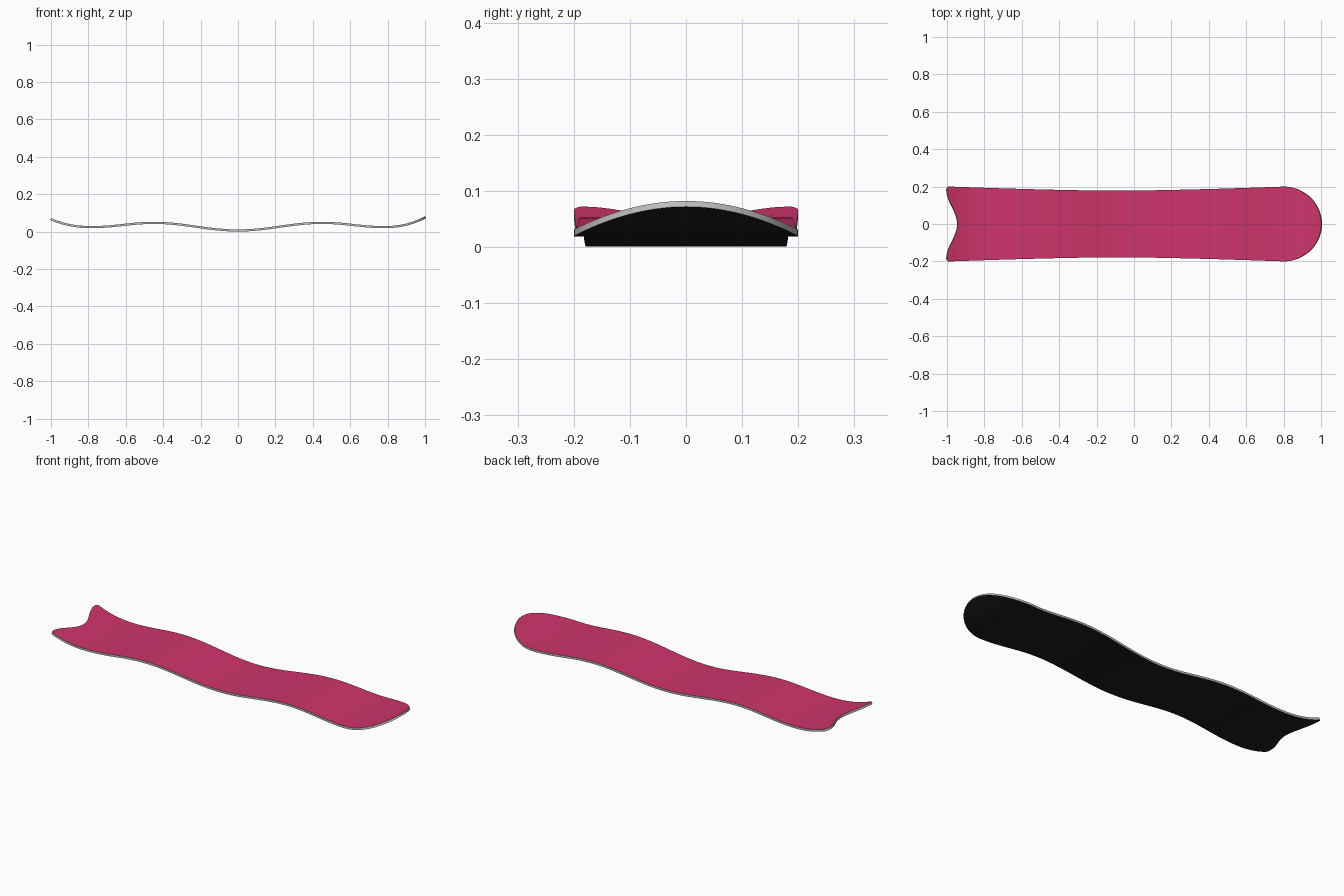
import bpy, bmesh
from math import sin, cos, pi, radians

if "Cube" in bpy.data.objects:
    bpy.data.objects.remove(bpy.data.objects["Cube"])

THICK = 0.0115


def ease(a, b, t):
    return a + (b - a) * (1 - cos(pi * t)) / 2


# Side profile of the deck: low waist, two humps, dips, upturned ends
def height(x):
    a = abs(x)
    if a < 0.45:
        return ease(0.012, 0.053, a / 0.45)
    if a < 0.78:
        return ease(0.053, 0.030, (a - 0.45) / 0.33)
    rise = 0.052 if x > 0 else 0.042
    return 0.030 + rise * ((a - 0.78) / 0.22) ** 2.2


# Half width with a gentle sidecut
def half_width(x):
    return 0.178 + 0.022 * min(1, abs(x + 0.09) / 0.89) ** 1.5


# Swallow tail: notch in the middle, rounded tip at the corner
R = 0.016
def tail_point(v):
    s, a = (1 if v >= 0 else -1), abs(v)
    if a <= 0.9:
        t = a / 0.9
        return ease(-0.943, -1.0, t), s * t * (0.2 - R)
    ang = (a - 0.9) / 0.1 * pi / 2
    return -1 + R * (1 - cos(ang)), s * (0.2 - R + R * sin(ang))


half = [i / 12 * 0.9 for i in range(13)] + [0.9 + 0.02 * i for i in range(1, 6)]
vs = [-v for v in reversed(half[1:])] + half

rows = []
# tail section
for i in range(12):
    t = i / 12
    row = []
    for v in vs:
        x, y = tail_point(v)
        row.append((x + (-0.8 - x) * t, y + (v * half_width(-0.8) - y) * t))
    rows.append(row)
# running length
for i in range(64):
    x = -0.8 + 1.6 * i / 64
    rows.append([(x, v * half_width(x)) for v in vs])
# round nose
for i in range(25):
    a = i / 24 * pi / 2
    rows.append([(0.8 + 0.2 * sin(a), v * 0.2 * cos(a)) for v in vs])

bm = bmesh.new()
grid = [[bm.verts.new((x, y, height(x))) for x, y in row] for row in rows]
for r0, r1 in zip(grid, grid[1:]):
    for j in range(len(vs) - 1):
        bm.faces.new((r0[j], r1[j], r1[j + 1], r0[j + 1]))
bmesh.ops.remove_doubles(bm, verts=bm.verts, dist=1e-5)
mesh = bpy.data.meshes.new("snowboard")
bm.to_mesh(mesh)
bm.free()
board = bpy.data.objects.new("snowboard", mesh)
bpy.context.collection.objects.link(board)

# Topsheet, base and side edge colours
for name, col in (("topsheet", (0.62, 0.035, 0.15, 1)),
                  ("base", (0.012, 0.012, 0.012, 1)),
                  ("side_edge", (0.5, 0.5, 0.5, 1))):
    m = bpy.data.materials.new(name)
    m.diffuse_color = col
    m.use_nodes = True
    m.node_tree.nodes["Principled BSDF"].inputs["Base Color"].default_value = m.diffuse_color
    mesh.materials.append(m)

# Thickness downward from the topsheet
sol = board.modifiers.new("thickness", 'SOLIDIFY')
sol.thickness = THICK
sol.offset = -1
sol.material_offset = 1
sol.material_offset_rim = 2
bpy.context.view_layer.objects.active = board
board.select_set(True)
bpy.ops.object.modifier_apply(modifier=sol.name)
bpy.ops.object.shade_smooth_by_angle(angle=radians(35))
